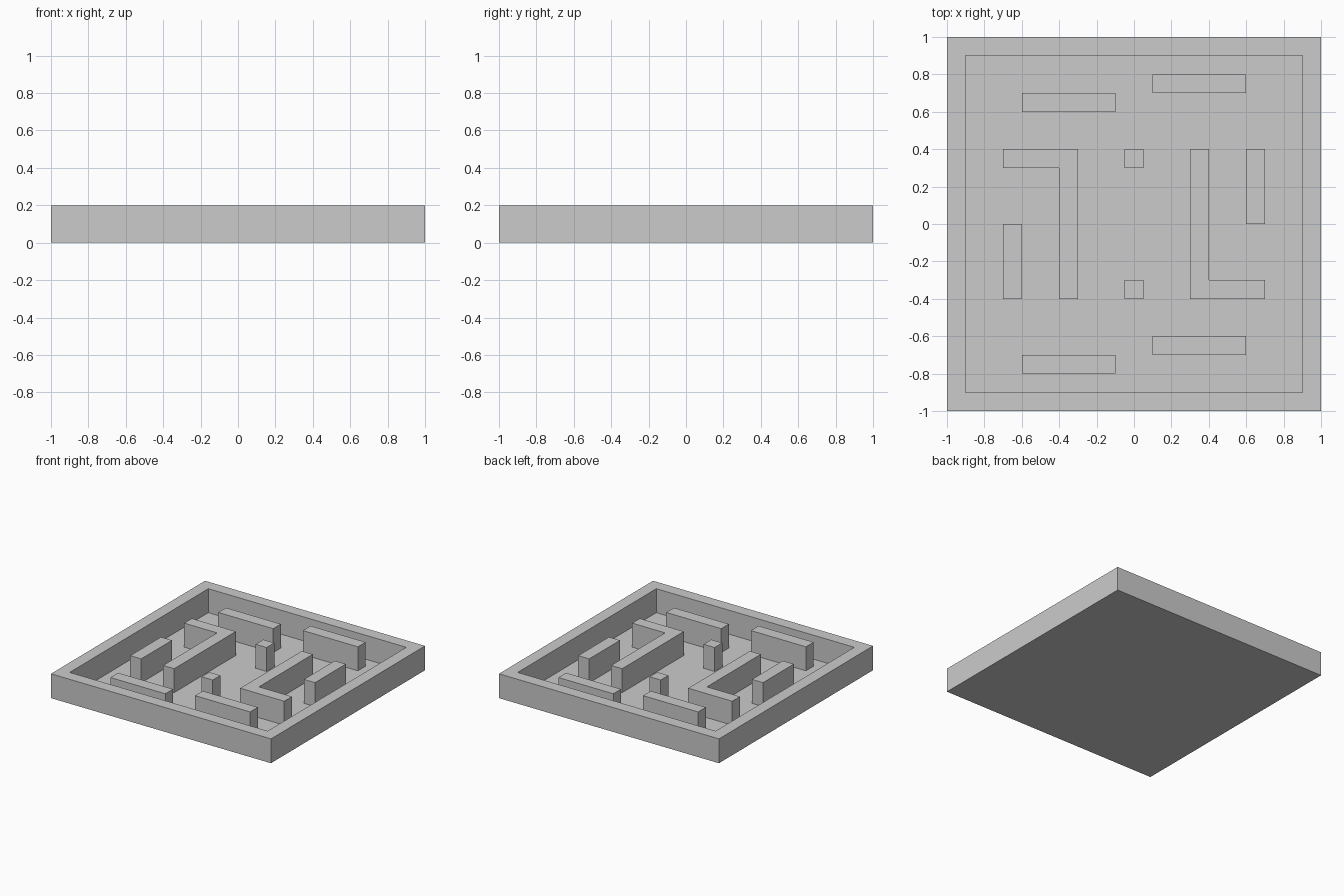
import bpy
import bmesh

if "Cube" in bpy.data.objects:
    bpy.data.objects.remove(bpy.data.objects["Cube"])

FLOOR = 0.003   # very thin base plate
TOP = 0.2       # all walls share one height


def extrude_faces(name, points, faces, z0, z1):
    """Turn flat outline faces into an upright solid."""
    bm = bmesh.new()
    verts = [bm.verts.new((x, y, z0)) for x, y in points]
    flat = [bm.faces.new([verts[i] for i in f]) for f in faces]
    grown = bmesh.ops.extrude_face_region(bm, geom=flat, use_keep_orig=True)
    for v in grown["geom"]:
        if isinstance(v, bmesh.types.BMVert):
            v.co.z = z1
    bmesh.ops.recalc_face_normals(bm, faces=bm.faces)
    mesh = bpy.data.meshes.new(name)
    bm.to_mesh(mesh)
    bm.free()
    obj = bpy.data.objects.new(name, mesh)
    bpy.context.collection.objects.link(obj)
    return obj


def rect(x0, x1, y0, y1):
    return [(x0, y0), (x1, y0), (x1, y1), (x0, y1)]


# Base plate
extrude_faces("floor", rect(-1, 1, -1, 1), [range(4)], 0, FLOOR)

# Outer square rim with mitred corners
ring = rect(-1, 1, -1, 1) + rect(-0.9, 0.9, -0.9, 0.9)
sides = [(i, (i + 1) % 4, (i + 1) % 4 + 4, i + 4) for i in range(4)]
extrude_faces("outer_wall", ring, sides, FLOOR, TOP)

# Inner walls: each one repeats rotated half a turn about the centre
inner_walls = {
    "back_left_wall": rect(-0.6, -0.1, 0.6, 0.7),
    "back_right_wall": rect(0.1, 0.6, 0.7, 0.8),
    "side_wall": rect(-0.7, -0.6, -0.4, 0),
    "pillar": rect(-0.05, 0.05, 0.3, 0.4),
    "corner_wall": [(-0.3, 0.4), (-0.7, 0.4), (-0.7, 0.3),
                    (-0.4, 0.3), (-0.4, -0.4), (-0.3, -0.4)],
}
for name, outline in inner_walls.items():
    for suffix, s in (("", 1), ("_opposite", -1)):
        points = [(s * x, s * y) for x, y in outline]
        extrude_faces(name + suffix, points, [range(len(points))], FLOOR, TOP)
